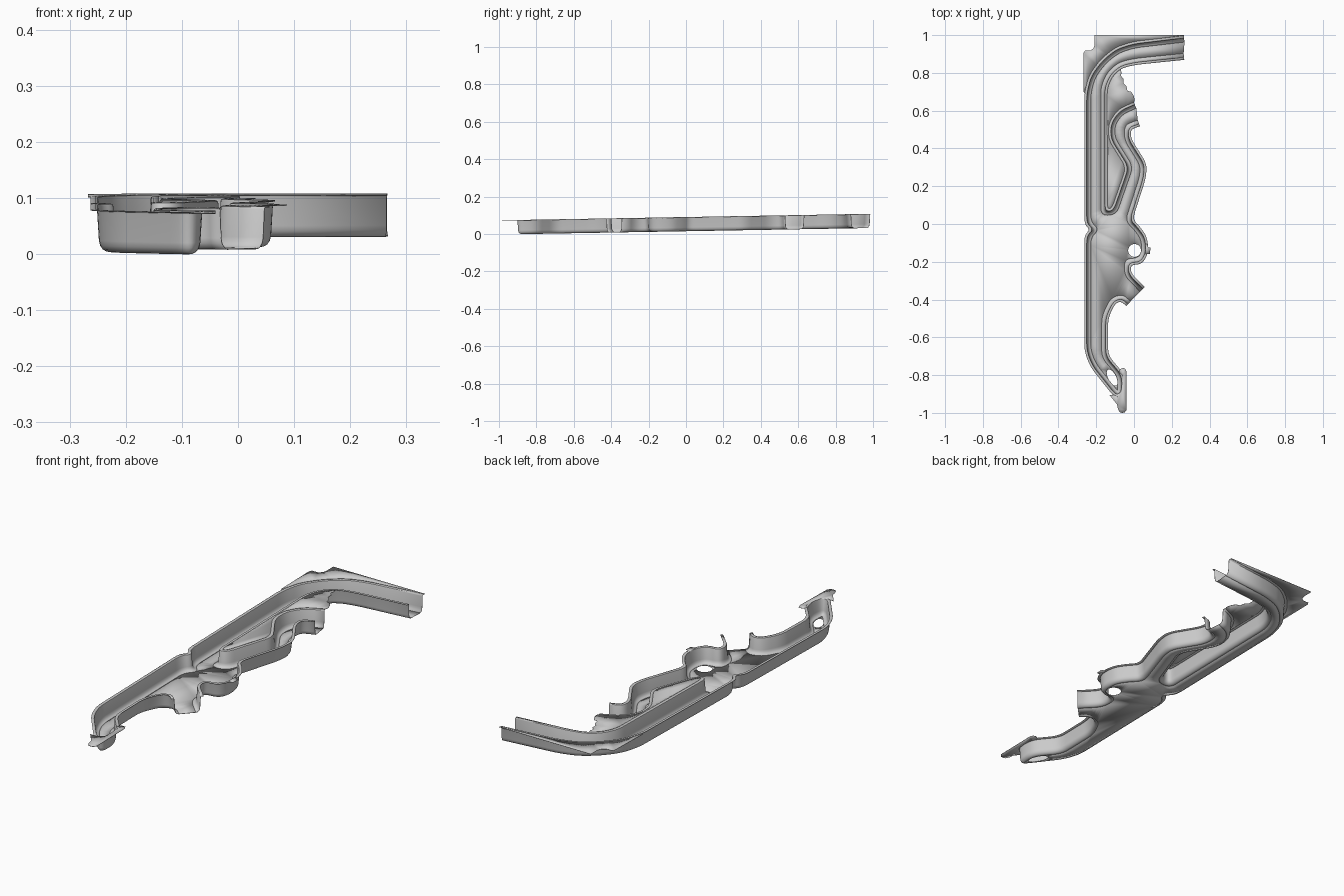
import bpy, bmesh, math
from mathutils import Vector

if "Cube" in bpy.data.objects:
    bpy.data.objects.remove(bpy.data.objects["Cube"])

TOP = 0.074
# wall cross-section: (distance towards the floor, height)
PROFILE = [(-.013, TOP), (-.004, TOP), (-.001, TOP - .001), (0, TOP - .004), (.003, .02),
           (.005, .011), (.0095, .0045), (.015, .001), (.021, 0)]


def offset(path, d):
    """Mitred offset of an open path to its left."""
    pts = [Vector(p) for p in path]
    dirs = [(b - a).normalized() for a, b in zip(pts, pts[1:])]
    out = []
    for i, p in enumerate(pts):
        a, b = dirs[max(i - 1, 0)], dirs[min(i, len(dirs) - 1)]
        na, nb = Vector((-a.y, a.x)), Vector((-b.y, b.x))
        m = na + nb
        out.append(p + m * (d * 2 / max(m.length_squared, .8)))
    return out


def rounded(pts, r=.04, n=6):
    """Round the inner corners of an open path."""
    out = [pts[0]]
    for a, p, b in zip(pts, pts[1:], pts[2:]):
        u, v = a - p, b - p
        s = p + u.normalized() * min(r, u.length * .46)
        e = p + v.normalized() * min(r, v.length * .46)
        for k in range(n + 1):
            t = k / n
            out.append(s * (1 - t) ** 2 + p * (2 * t * (1 - t)) + e * t * t)
    return out + [pts[-1]]


def row(path, d):
    return rounded(offset(path, d))


def finish(name, bm):
    """Tilt the part along its length and make a thin sheet of it."""
    for v in bm.verts:
        v.co.z += .0175 * (v.co.y + .9)
    bmesh.ops.recalc_face_normals(bm, faces=bm.faces)
    me = bpy.data.meshes.new(name)
    bm.to_mesh(me)
    bm.free()
    ob = bpy.data.objects.new(name, me)
    bpy.context.collection.objects.link(ob)
    bpy.context.view_layer.objects.active = ob
    bpy.ops.object.select_all(action='DESELECT')
    ob.select_set(True)
    bpy.ops.object.shade_smooth_by_angle(angle=math.radians(40))
    mod = ob.modifiers.new("sheet", 'SOLIDIFY')
    mod.thickness, mod.offset = .002, 0
    return ob


def plate(name, loops, z):
    """Flat sheet; loops after the first are holes."""
    bm = bmesh.new()
    for loop in loops:
        vs = [bm.verts.new((p[0], p[1], z)) for p in loop]
        for a, b in zip(vs, vs[1:] + vs[:1]):
            bm.edges.new((a, b))
    bmesh.ops.triangle_fill(bm, use_beauty=True, use_dissolve=False,
                            edges=bm.edges[:], normal=(0, 0, 1))
    return finish(name, bm)


def wall(name, path):
    bm = bmesh.new()
    rows = [[bm.verts.new((p.x, p.y, h)) for p in row(path, d)] for d, h in PROFILE]
    for a, b in zip(rows, rows[1:]):
        for i in range(len(a) - 1):
            bm.faces.new((a[i], a[i + 1], b[i + 1], b[i]))
    return finish(name, bm)


def ellipse(cx, cy, a, b, ang, n=36):
    c, s = math.cos(ang), math.sin(ang)
    pts = [(a * math.cos(t), b * math.sin(t)) for t in (2 * math.pi * k / n for k in range(n))]
    return [(cx + x * c - y * s, cy + x * s + y * c) for x, y in pts]


# wall paths, running counter-clockwise around the floor
outer = [(.265, .984), (0, .953), (-.09, .925), (-.165, .865), (-.225, .785), (-.25, .69),
         (-.25, .005), (-.215, -.03), (-.25, -.065), (-.25, -.67), (-.22, -.75),
         (-.095, -.907), (-.065, -.888), (-.065, -.8), (-.15, -.7), (-.15, -.495),
         (-.11, -.41), (-.065, -.395), (-.032, -.425)]
side = [(.047, -.343), (-.03, -.265), (-.03, -.205), (.035, -.2), (.063, -.15), (.058, -.075),
        (.02, -.02), (-.022, .022), (.05, .245), (.055, .315), (-.03, .45), (-.03, .51),
        (.027, .53)]
inner = [(.004, .632), (-.075, .598), (-.122, .53), (-.122, .45), (-.028, .3), (-.108, .07),
         (-.154, .066), (-.155, .72), (-.125, .79), (-.07, .838), (.01, .856), (.265, .882)]

wall("outer_wall", outer)
wall("side_wall", side)
wall("inner_wall", inner)

# floor with a round hole and an oval drain slot
d_in = PROFILE[-1][0]
floor_loop = row(outer, d_in) + row(side, d_in) + row(inner, d_in)
plate("floor", [floor_loop,
                ellipse(.003, -.14, .034, .034, 0),
                ellipse(-.116, -.813, .047, .021, math.radians(-63))], 0)

# raised web between the two channels
d_out = PROFILE[0][0]
web = []
for p in row(inner, d_out):
    web.append(p)
    if p.y > .78 and p.x > -.075:
        break
web += [(-.066, .80), (-.07, .785), (-.056, .77), (-.056, .745), (-.04, .73), (-.035, .705),
        (-.015, .70), (-.002, .68), (.004, .655)]
plate("raised_web", [web], TOP)

# wide corner flange
corner = []
for p in row(outer, d_out):
    if p.y < .69:
        break
    corner.append(p)
corner += [(-.267, .7), (-.267, .905), (-.26, .918), (-.23, .918), (-.215, .93),
           (-.208, .95), (-.208, 1), (.266, 1)]
plate("corner_flange", [corner], TOP)

# tail tab at the front end
plate("tail_tab", [[(-.066, -.888), (-.062, -.8), (-.078, -.785), (-.075, -.77), (-.062, -.763),
                    (-.047, -.765), (-.04, -.78), (-.04, -.985), (-.05, -.998), (-.063, -1),
                    (-.077, -.996), (-.085, -.98), (-.09, -.955), (-.13, -.905),
                    (-.097, -.907)]], TOP)

# small locating tab
plate("side_tab", [[(.062, -.16), (.085, -.158), (.087, -.125), (.072, -.122),
                    (.068, -.105), (.061, -.105)]], TOP)
